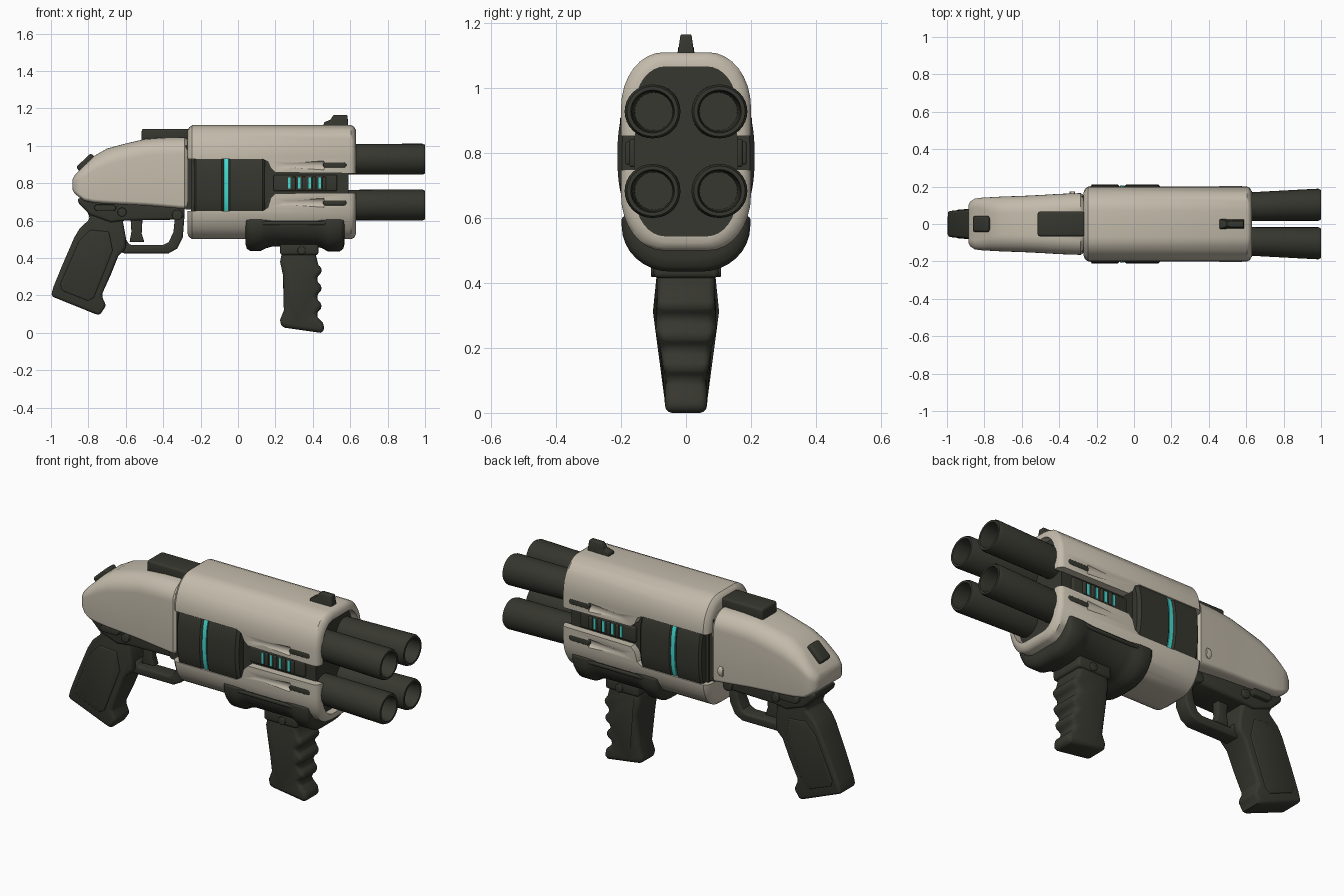
import bpy, bmesh, math
from mathutils import Matrix


def material(name, rgb):
    m = bpy.data.materials.new(name)
    m.diffuse_color = (*rgb, 1)
    return m


BEIGE = material("warm beige", (0.55, 0.50, 0.41))
DARK = material("dark olive grey", (0.038, 0.038, 0.029))
CYAN = material("cyan glow", (0.06, 0.70, 0.64))


def finish(ob, bevel=0.0, cutters=(), angle=35):
    """Bevel, cut, apply and smooth a part."""
    if bevel:
        b = ob.modifiers.new("bevel", 'BEVEL')
        b.width, b.segments, b.limit_method = bevel, 3, 'ANGLE'
        b.angle_limit = math.radians(40)
    for c in cutters:
        m = ob.modifiers.new("cut", 'BOOLEAN')
        m.operation, m.solver, m.object = 'DIFFERENCE', 'EXACT', c
    bpy.ops.object.select_all(action='DESELECT')
    bpy.context.view_layer.objects.active = ob
    ob.select_set(True)
    bpy.ops.object.convert(target='MESH')
    bpy.ops.object.shade_smooth_by_angle(angle=math.radians(angle))
    return ob


def make(name, bm, mat):
    bmesh.ops.recalc_face_normals(bm, faces=bm.faces)
    me = bpy.data.meshes.new(name)
    bm.to_mesh(me)
    bm.free()
    ob = bpy.data.objects.new(name, me)
    me.materials.append(mat)
    bpy.context.collection.objects.link(ob)
    return ob


def loft(name, sections, mat):
    """Skin (x, [(y, z), ...]) sections and cap both ends."""
    bm = bmesh.new()
    rings = [[bm.verts.new((x, y, z)) for y, z in loop] for x, loop in sections]
    n = len(rings[0])
    for a, b in zip(rings, rings[1:]):
        for i in range(n):
            bm.faces.new((a[i], a[(i + 1) % n], b[(i + 1) % n], b[i]))
    bm.faces.new(rings[0])
    bm.faces.new(rings[-1])
    return make(name, bm, mat)


def prism(name, pts, y0, y1, mat, width=None):
    """Extrude an (x, z) outline along y; width(z) optionally scales y."""
    bm = bmesh.new()
    f = bm.faces.new([bm.verts.new((x, y0, z)) for x, z in pts])
    new = bmesh.ops.extrude_face_region(bm, geom=[f])["geom"]
    for v in new:
        if isinstance(v, bmesh.types.BMVert):
            v.co.y = y1
    if width:
        for v in bm.verts:
            v.co.y *= width(v.co.z)
    return make(name, bm, mat)


def box(name, x, y, z, mat, bevel=0.0):
    return finish(prism(name, [(x[0], z[0]), (x[1], z[0]), (x[1], z[1]), (x[0], z[1])],
                        y[0], y[1], mat), bevel)


def pin(name, x, z, r, hw, mat, sx=1.0):
    """Disc or capsule running across the body along y."""
    pts = [(x + math.cos(a) * r + (sx if math.cos(a) > 0 else -sx) * r * (sx > 1), z + math.sin(a) * r)
           for a in [math.tau * (i + 0.5) / 20 for i in range(20)]]
    return finish(prism(name, pts, -hw, hw, mat), 0.004)


def rrect(hw, z0, z1, top, bot, n=8):
    """Rounded section; top and bot are (ry, rz) corner radii."""
    pts = []
    for sy, zc, sz, (ry, rz), q in ((1, z1, 1, top, 0), (-1, z1, 1, top, 1),
                                    (-1, z0, -1, bot, 2), (1, z0, -1, bot, 3)):
        for i in range(n + 1):
            a = (q + i / n) * math.pi / 2
            pts.append((sy * (hw - ry) + ry * math.cos(a), zc - sz * rz + rz * math.sin(a)))
    return pts


def ellipse(cy, cz, ry, rz, n=32):
    return [(cy + ry * math.cos(math.tau * i / n), cz + rz * math.sin(math.tau * i / n)) for i in range(n)]


# Outer shell: rounded tube, hollowed and split by a stepped side window
R = (0.13, 0.17)


def shell_ring(x, d):
    return (x, rrect(0.2 - d, 0.5 + d, 1.11 - d, R, R))


shell = loft("outer_shell", [shell_ring(-0.27, 0.03), shell_ring(-0.262, 0.012), shell_ring(-0.245, 0),
                             shell_ring(0.605, 0), shell_ring(0.62, 0.008), shell_ring(0.63, 0.025)], BEIGE)
cut = [loft("shell_hollow", [(x, rrect(0.155, 0.545, 1.065, (0.09, 0.12), (0.09, 0.12)))
                             for x in (-0.2, 0.8)], DARK)]
cut.append(prism("side_window", [(-0.4, 0.93), (0.13, 0.93), (0.16, 0.915), (0.175, 0.88), (0.2, 0.857), (0.8, 0.85),
                                 (0.8, 0.75), (0.2, 0.745), (0.175, 0.72), (0.16, 0.67), (0.13, 0.65), (-0.4, 0.65)],
                 -0.4, 0.4, DARK))
for s in (-1, 1):
    for z in (0.895, 0.695):
        cut.append(loft("scoop_cutter", [(0.18, ellipse(s * 0.208, z, 0.004, 0.008, 16)),
                                         (0.46, ellipse(s * 0.208, z, 0.024, 0.026, 16))], DARK))
finish(shell, 0, cut)
for c in cut:
    bpy.data.objects.remove(c)

# Inner core
core = loft("inner_core", [(x, rrect(0.16, 0.54, 1.07, (0.09, 0.12), (0.09, 0.12))) for x in (-0.25, 0.59)], DARK)
finish(core)


# Side drum in two halves with a glowing band between
def oval(hw, hh, n=64):
    out = []
    for i in range(n):
        c, s = math.cos(math.tau * i / n), math.sin(math.tau * i / n)
        out.append((math.copysign(abs(c) ** 0.75, c) * hw, 0.79 + math.copysign(abs(s) ** 0.75, s) * hh))
    return out


for name, x0, x1 in (("drum_rear", -0.235, -0.073), ("drum_front", -0.053, 0.145)):
    finish(loft(name, [(x0, oval(0.2, 0.24)), (x0 + 0.01, oval(0.211, 0.25)),
                       (x1 - 0.015, oval(0.211, 0.25)), (x1, oval(0.197, 0.236))], DARK))
finish(loft("glow_band", [(x, oval(0.207, 0.245)) for x in (-0.075, -0.051)], CYAN))

# Side vents, glowing slits and slots, both sides
for s in (-1, 1):
    box("vent_panel", (0.19, 0.53), sorted((s * 0.15, s * 0.175)), (0.757, 0.843), DARK, 0.008)
    for x in (0.275, 0.328, 0.383, 0.437):
        box("glow_slit", (x - 0.007, x + 0.007), sorted((s * 0.17, s * 0.178)), (0.77, 0.83), CYAN)
        box("vent_rib", (x + 0.013, x + 0.034), sorted((s * 0.17, s * 0.186)), (0.765, 0.835), DARK, 0.005)
for z in (0.897, 0.695):
    pin("shell_slot", 0.517, z, 0.014, 0.2025, DARK, 3.5)

# Four barrels, slightly flared, with open bores
for sy in (-1, 1):
    for z in (0.928, 0.683):
        def ring(x, cy, ry, rz):
            return (x, ellipse(sy * cy, z, ry, rz))
        finish(loft("barrel", [ring(0.5, 0.09, 0.073, 0.081), ring(0.985, 0.103, 0.086, 0.083),
                               ring(1.0, 0.103, 0.079, 0.077), ring(1.0, 0.103, 0.067, 0.066),
                               ring(0.97, 0.103, 0.063, 0.062), ring(0.72, 0.1, 0.058, 0.058)], DARK))

# Rear receiver: (x, half width, bottom, top, corner)
rear = [(-0.885, 0.10, 0.765, 0.82, 0.02), (-0.875, 0.12, 0.745, 0.84, 0.04), (-0.85, 0.136, 0.725, 0.865, 0.05),
        (-0.82, 0.14, 0.705, 0.895, 0.06), (-0.77, 0.143, 0.695, 0.945, 0.08), (-0.70, 0.147, 0.69, 0.985, 0.09),
        (-0.60, 0.15, 0.685, 1.012, 0.09), (-0.50, 0.155, 0.68, 1.035, 0.09), (-0.40, 0.161, 0.672, 1.043, 0.09),
        (-0.285, 0.165, 0.662, 1.045, 0.09), (-0.27, 0.155, 0.672, 1.035, 0.09)]
finish(loft("receiver", [(x, rrect(w, a, b, (r, r), (0.025, 0.02))) for x, w, a, b, r in rear], BEIGE))
box("receiver_collar", (-0.28, -0.23), (-0.15, 0.15), (0.66, 1.0), DARK)
box("top_rail", (-0.515, -0.262), (-0.066, 0.066), (1.02, 1.09), DARK, 0.012)
button = box("rear_button", (-0.055, 0.055), (-0.042, 0.042), (-0.02, 0.02), DARK, 0.012)
button.matrix_world = Matrix.Translation((-0.813, 0, 0.908)) @ Matrix.Rotation(math.radians(-43), 4, 'Y')
side = finish(loft("side_button", [(x, ellipse(0.163, 0.735, 0.012, r, 12)) for x, r in
                                   ((-0.345, 0.018), (-0.338, 0.028), (-0.322, 0.028), (-0.315, 0.018))], BEIGE))

# Front sight
finish(prism("front_sight", [(0.455, 1.1), (0.59, 1.1), (0.585, 1.165), (0.51, 1.165), (0.495, 1.14), (0.46, 1.125)],
             -0.026, 0.026, DARK, lambda z: 1 if z < 1.13 else 0.65), 0.005)

# Lower frame, trigger guard and trigger
finish(prism("lower_frame", [(-0.86, 0.72), (-0.85, 0.69), (-0.79, 0.63), (-0.68, 0.59), (-0.60, 0.60), (-0.32, 0.605),
                             (-0.285, 0.62), (-0.285, 0.70), (-0.6, 0.72)], -0.095, 0.095, DARK), 0.015)
finish(prism("trigger_guard", [(-0.64, 0.47), (-0.62, 0.425), (-0.37, 0.425), (-0.325, 0.45), (-0.295, 0.51),
                               (-0.285, 0.64), (-0.335, 0.64), (-0.345, 0.54), (-0.37, 0.485), (-0.40, 0.47),
                               (-0.58, 0.47), (-0.60, 0.50), (-0.64, 0.52)], -0.042, 0.042, DARK), 0.01)
finish(prism("trigger", [(-0.575, 0.62), (-0.57, 0.54), (-0.58, 0.485), (-0.50, 0.485), (-0.515, 0.53),
                         (-0.51, 0.62)], -0.022, 0.022, DARK), 0.006)
pin("frame_pin_front", -0.325, 0.63, 0.028, 0.105, DARK)
pin("frame_pin_rear", -0.62, 0.645, 0.024, 0.11, DARK)
pin("safety_lever", -0.71, 0.668, 0.018, 0.12, DARK, 2.2)

# Pistol grip with flared heel and raised side panels
grip_width = lambda z: 0.78 + 0.4 * min(max(z - 0.1, 0), 0.5)
finish(prism("pistol_grip", [(-0.82, 0.68), (-0.79, 0.61), (-0.845, 0.56), (-0.875, 0.51), (-0.94, 0.36), (-0.985, 0.25),
                             (-1.0, 0.20), (-0.985, 0.19), (-0.75, 0.095), (-0.735, 0.10), (-0.705, 0.145),
                             (-0.73, 0.20), (-0.68, 0.31), (-0.64, 0.41), (-0.60, 0.45), (-0.60, 0.51),
                             (-0.62, 0.62), (-0.66, 0.68)], -0.085, 0.085, DARK, grip_width), 0.03)
finish(prism("grip_panel", [(-0.79, 0.55), (-0.85, 0.49), (-0.95, 0.26), (-0.94, 0.225), (-0.80, 0.17), (-0.77, 0.19),
                            (-0.67, 0.44), (-0.69, 0.54)], -0.09, 0.09, DARK, grip_width), 0.006)

# Foregrip mount cradling the lower shell: (x, half width, bottom)
mount = [(0.04, 0.18, 0.475), (0.047, 0.192, 0.45), (0.065, 0.198, 0.437), (0.12, 0.198, 0.437), (0.15, 0.192, 0.452),
         (0.18, 0.189, 0.46), (0.42, 0.189, 0.46), (0.45, 0.192, 0.452), (0.48, 0.198, 0.435), (0.545, 0.198, 0.435),
         (0.563, 0.192, 0.45), (0.57, 0.18, 0.475)]
finish(loft("grip_mount", [(x, rrect(w, a, 0.605, (0.01, 0.01), (0.15, 0.14))) for x, w, a in mount], DARK), angle=50)
box("mount_rib", (0.13, 0.47), (-0.197, 0.197), (0.575, 0.595), DARK, 0.008)
box("grip_neck", (0.225, 0.43), (-0.1, 0.1), (0.415, 0.49), DARK, 0.015)
pin("grip_bolt", 0.34, 0.44, 0.022, 0.108, DARK)

# Foregrip with finger grooves along its front
front = [(0.435 + 0.02 * math.cos((z - 0.335) * math.tau / 0.095), z)
         for z in [0.055 + 0.0237 * i for i in range(14)]]
finish(prism("foregrip", [(0.23, 0.03), (0.30, 0.02), (0.44, 0.0), (0.465, 0.01)] + front +
             [(0.42, 0.40), (0.41, 0.45), (0.24, 0.45), (0.225, 0.38), (0.24, 0.31), (0.245, 0.12), (0.225, 0.07)],
             -0.09, 0.09, DARK, lambda z: 0.72 if z < 0.1 else min(1, 0.72 + (z - 0.1) * 1.6)), 0.022)
